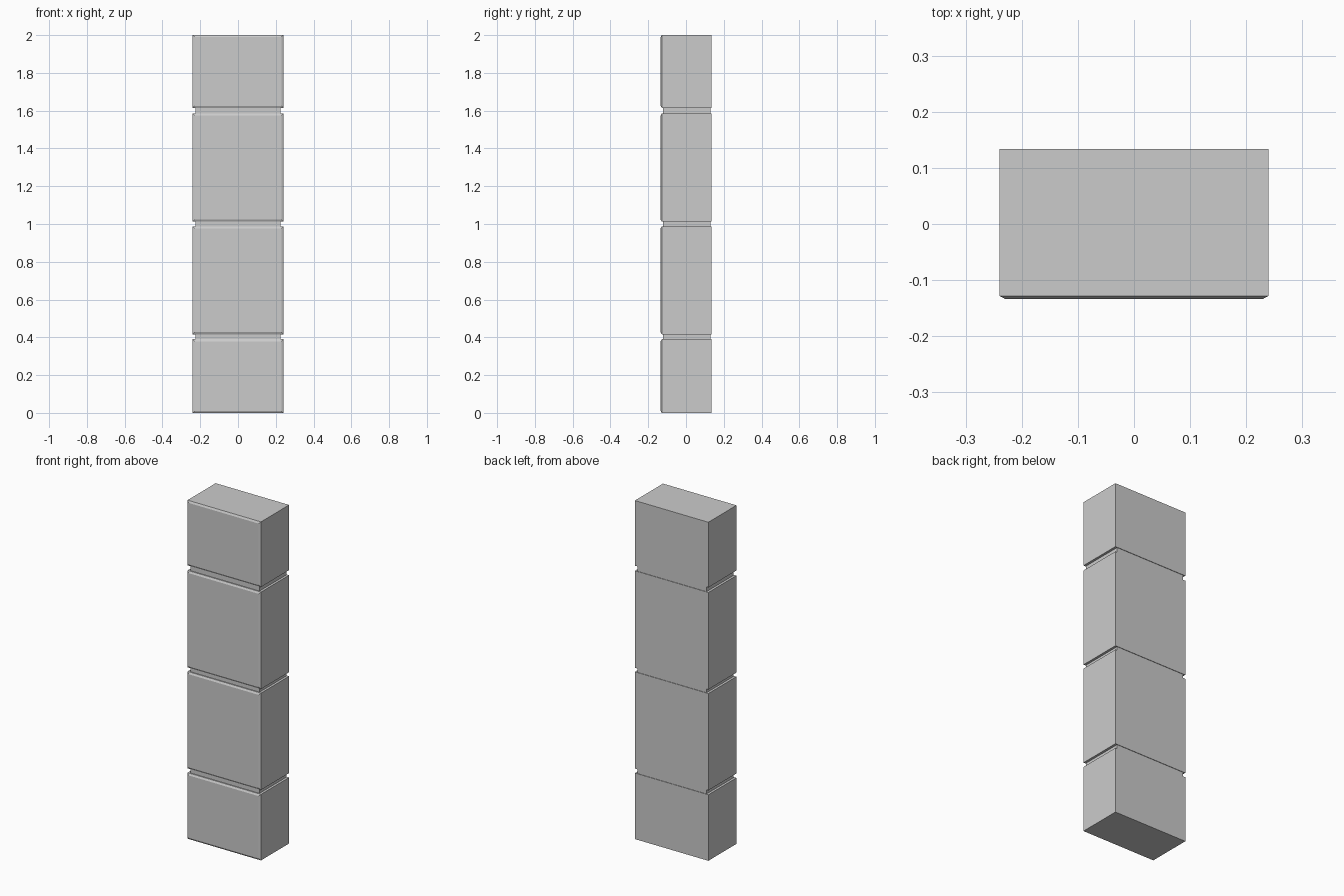
import bpy, bmesh

if "Cube" in bpy.data.objects:
    bpy.data.objects.remove(bpy.data.objects["Cube"])

HALF_X, HALF_Y = 0.24, 0.134
BEVEL, DEPTH = 0.011, 0.006   # front edge bevel: width on the face, depth in y


def make_object(name, bm):
    bmesh.ops.recalc_face_normals(bm, faces=bm.faces)
    mesh = bpy.data.meshes.new(name)
    bm.to_mesh(mesh)
    bm.free()
    obj = bpy.data.objects.new(name, mesh)
    bpy.context.collection.objects.link(obj)
    return obj


def box(x, y0, y1, z0, z1):
    bm = bmesh.new()
    bmesh.ops.create_cube(bm, size=1)
    for v in bm.verts:
        v.co.x *= 2 * x
        v.co.y = y0 if v.co.y < 0 else y1
        v.co.z = z0 if v.co.z < 0 else z1
    return bm


def stone_block(name, z0, z1):
    bm = box(HALF_X, -HALF_Y + DEPTH, HALF_Y, z0, z1)
    front = [f for f in bm.faces if f.calc_center_median().y < -HALF_Y + DEPTH + 1e-4]
    # raised front face with a bevelled rim
    face = bmesh.ops.extrude_discrete_faces(bm, faces=front)["faces"][0]
    for v in face.verts:
        v.co.x += BEVEL if v.co.x < 0 else -BEVEL
        v.co.z += BEVEL if v.co.z < (z0 + z1) / 2 else -BEVEL
        v.co.y = -HALF_Y
    return make_object(name, bm)


# stacked stone blocks, separated by narrow joints
spans = [(0, 0.39), (0.416, 0.988), (1.012, 1.585), (1.615, 2.0)]
for i, (z0, z1) in enumerate(spans, 1):
    stone_block(f"stone_block_{i}", z0, z1)

# recessed mortar joints between the blocks
for i, (low, high) in enumerate(zip(spans, spans[1:]), 1):
    make_object(f"mortar_joint_{i}", box(0.226, -0.122, 0.131, low[1], high[0]))
